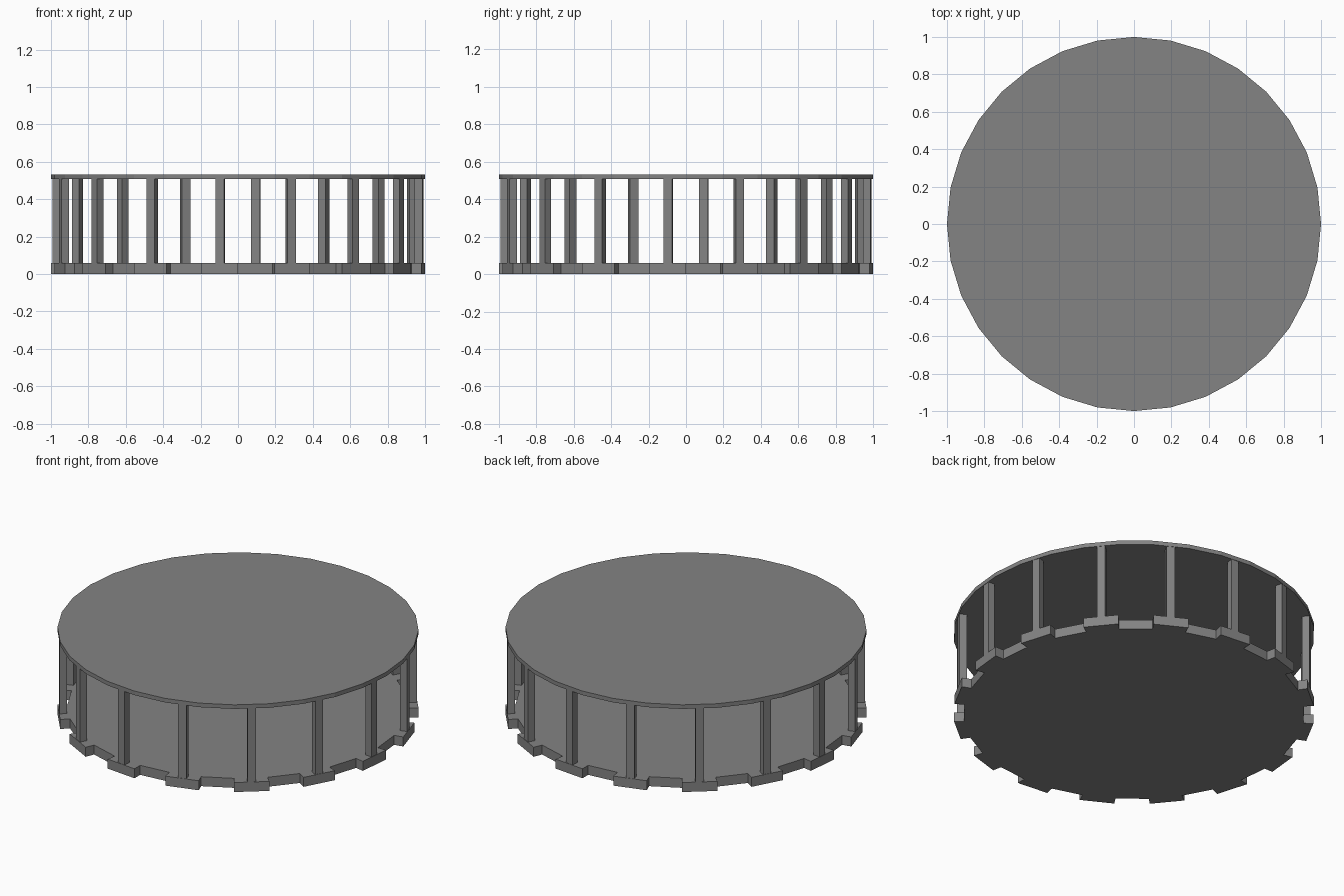
import bpy, bmesh
from math import cos, sin, radians
from mathutils import Matrix

if "Cube" in bpy.data.objects:
    bpy.data.objects.remove(bpy.data.objects["Cube"])

SIDES = 32
POSTS = 16
STEP = 360 / SIDES

dark = bpy.data.materials.new("dark_grey")
dark.diffuse_color = (0.23, 0.23, 0.23, 1)
dark.use_nodes = True
dark.node_tree.nodes["Principled BSDF"].inputs["Base Color"].default_value = dark.diffuse_color


def add_object(name, bm):
    bmesh.ops.recalc_face_normals(bm, faces=bm.faces)
    mesh = bpy.data.meshes.new(name)
    bm.to_mesh(mesh)
    bm.free()
    mesh.materials.append(dark)
    obj = bpy.data.objects.new(name, mesh)
    bpy.context.collection.objects.link(obj)
    return obj


def plate(name, outline, z0, z1):
    """Extrude a flat outline given as (angle in degrees, radius)."""
    bm = bmesh.new()
    verts = [bm.verts.new((r * cos(radians(a)), r * sin(radians(a)), z0)) for a, r in outline]
    face = bm.faces.new(verts)
    ext = bmesh.ops.extrude_face_region(bm, geom=[face], use_keep_orig=True)
    for v in ext["geom"]:
        if isinstance(v, bmesh.types.BMVert):
            v.co.z = z1
    return add_object(name, bm)


# Notched base: every second rim segment is recessed
notched = []
for i in range(POSTS):
    a = i * 2 * STEP
    notched += [(a - STEP, 1.0), (a, 1.0), (a, 0.945), (a + STEP, 0.945)]
plate("base_plate", notched, 0, 0.058)

# Top disc
plate("top_plate", [(i * STEP, 1.0) for i in range(SIDES)], 0.508, 0.533)

# Posts, each centred on a base tooth
for i in range(POSTS):
    bm = bmesh.new()
    bmesh.ops.create_cube(bm, size=1, matrix=(
        Matrix.Rotation(radians(i * 2 * STEP - STEP / 2), 4, 'Z')
        @ Matrix.Translation((0.972, 0, 0.283))
        @ Matrix.Diagonal((0.042, 0.047, 0.45, 1))))
    add_object(f"post_{i + 1:02d}", bm)
